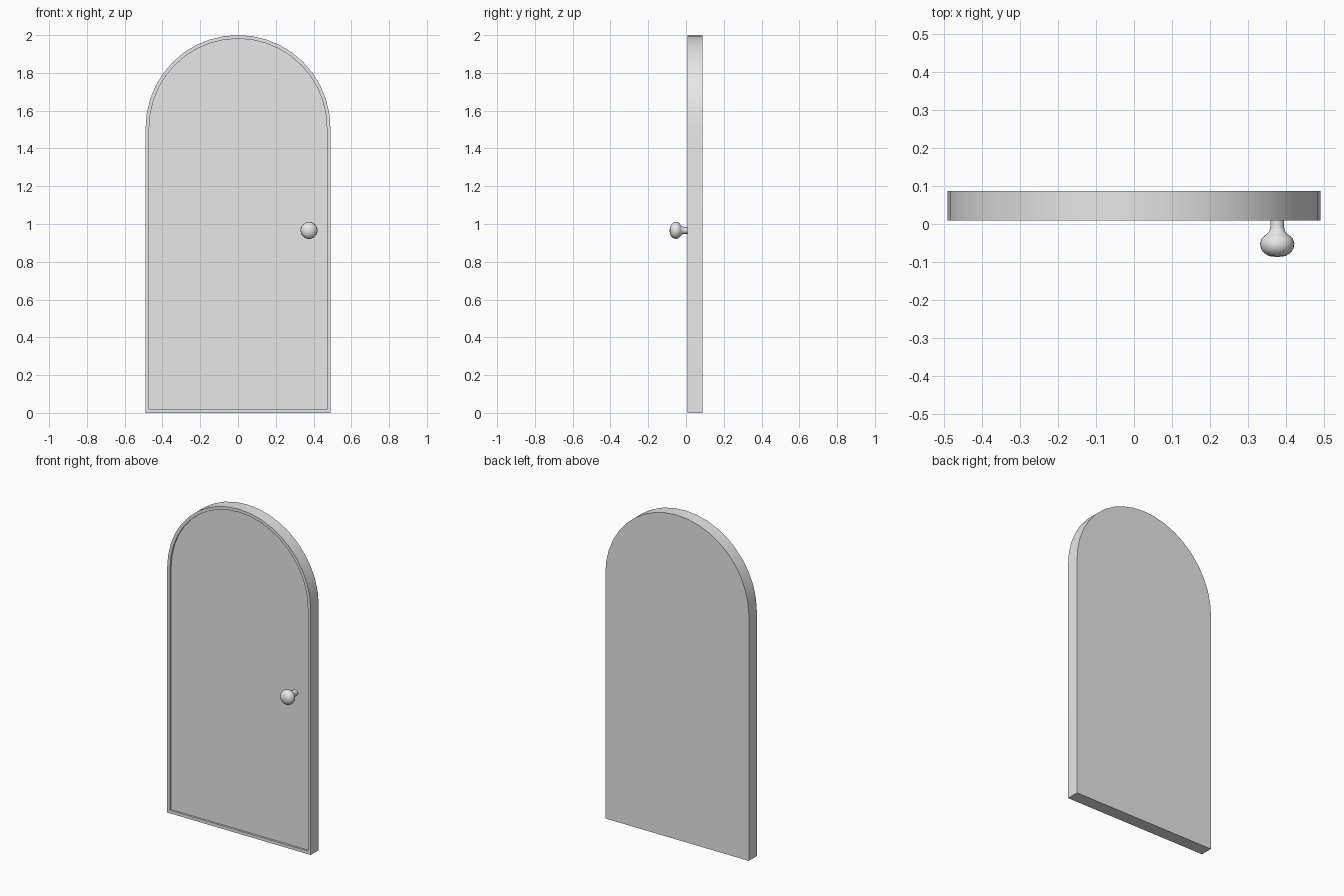
import bpy, bmesh, math

cube = bpy.data.objects.get("Cube")
if cube:
    bpy.data.objects.remove(cube)

HALF, SPRING, BORDER = 0.489, 1.511, 0.019
FRONT, BACK, RECESS = 0.009, 0.087, 0.012
SEGMENTS = 20

grey = bpy.data.materials.new("light grey")
grey.use_nodes = True
grey.diffuse_color = (0.8, 0.8, 0.8, 1)
grey.node_tree.nodes["Principled BSDF"].inputs["Base Color"].default_value = (0.8, 0.8, 0.8, 1)


def finish(name, bm, angle):
    bmesh.ops.recalc_face_normals(bm, faces=bm.faces)
    mesh = bpy.data.meshes.new(name)
    bm.to_mesh(mesh)
    bm.free()
    mesh.materials.append(grey)
    obj = bpy.data.objects.new(name, mesh)
    bpy.context.collection.objects.link(obj)
    bpy.ops.object.select_all(action='DESELECT')
    obj.select_set(True)
    bpy.context.view_layer.objects.active = obj
    bpy.ops.object.shade_smooth_by_angle(angle=math.radians(angle))
    return obj


def arch(bm, inset, y):
    """Round-topped outline, pulled in by inset, at depth y."""
    r = HALF - inset
    points = [(-r, inset), (r, inset)]
    for i in range(SEGMENTS + 1):
        a = math.pi * i / SEGMENTS
        points.append((r * math.cos(a), SPRING + r * math.sin(a)))
    return [bm.verts.new((x, y, z)) for x, z in points]


def bridge(bm, a, b):
    for i in range(len(a)):
        j = (i + 1) % len(a)
        bm.faces.new((a[i], a[j], b[j], b[i]))


# Arched frame: a closed ring of four outlines
bm = bmesh.new()
rings = [arch(bm, inset, y) for inset, y in
         ((0, FRONT), (0, BACK), (BORDER, BACK), (BORDER, FRONT))]
for i in range(4):
    bridge(bm, rings[i], rings[(i + 1) % 4])
finish("door_frame", bm, 30)

# Door panel, set back at the front and flush at the back
bm = bmesh.new()
front = arch(bm, BORDER, FRONT + RECESS)
back = arch(bm, BORDER, BACK)
bridge(bm, front, back)
bm.faces.new(front)
bm.faces.new(back)
finish("door_panel", bm, 30)

# Knob: lathed profile of (radius, y)
profile = [(0.018, 0.03), (0.018, -0.008), (0.021, -0.02), (0.032, -0.03),
           (0.041, -0.038), (0.045, -0.051), (0.043, -0.064),
           (0.036, -0.075), (0.022, -0.084), (0, -0.087)]
bm = bmesh.new()
verts = [bm.verts.new((r, y, 0)) for r, y in profile]
edges = [bm.edges.new(pair) for pair in zip(verts, verts[1:])]
bmesh.ops.spin(bm, geom=verts + edges, cent=(0, 0, 0), axis=(0, 1, 0),
               angle=math.tau, steps=24)
bmesh.ops.remove_doubles(bm, verts=bm.verts, dist=0.0005)
knob = finish("door_knob", bm, 60)
knob.location = (0.376, 0, 0.966)
